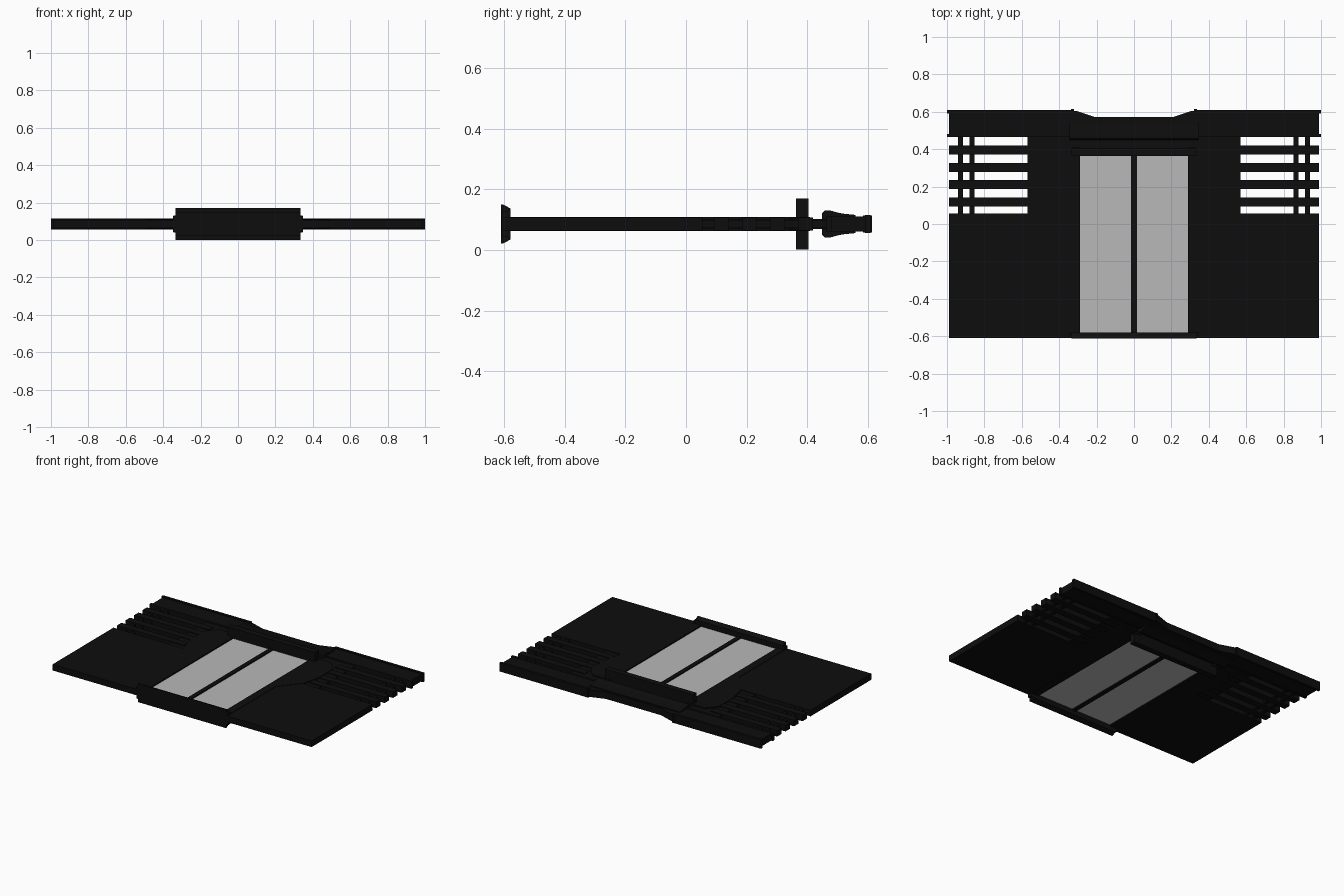
import bpy, bmesh

cube = bpy.data.objects.get("Cube")
if cube:
    bpy.data.objects.remove(cube, do_unlink=True)

MID = 0.086  # height of the panel's middle plane


def material(name, rgb):
    m = bpy.data.materials.new(name)
    m.use_nodes = True
    m.diffuse_color = (*rgb, 1)
    m.node_tree.nodes["Principled BSDF"].inputs["Base Color"].default_value = (*rgb, 1)
    return m


black = material("black", (0.004, 0.004, 0.004))
grey = material("light_grey", (0.48, 0.48, 0.48))


def prism(name, outline, to3d, a, b, mat=black):
    """Extrude a 2D outline from a to b; to3d places each point."""
    bm = bmesh.new()
    low = [bm.verts.new(to3d(p, a)) for p in outline]
    high = [bm.verts.new(to3d(p, b)) for p in outline]
    bm.faces.new(low)
    bm.faces.new(high)
    for i in range(len(low)):
        j = (i + 1) % len(low)
        bm.faces.new((low[i], low[j], high[j], high[i]))
    bmesh.ops.recalc_face_normals(bm, faces=bm.faces)
    mesh = bpy.data.meshes.new(name)
    bm.to_mesh(mesh)
    bm.free()
    mesh.materials.append(mat)
    ob = bpy.data.objects.new(name, mesh)
    bpy.context.collection.objects.link(ob)
    return ob


def plate(name, outline, half, mat=black):
    """Flat plate, centred on the middle plane."""
    return prism(name, outline, lambda p, t: (p[0], p[1], t), MID - half, MID + half, mat)


def box(name, x0, x1, y0, y1, half, mat=black):
    return plate(name, [(x0, y0), (x1, y0), (x1, y1), (x0, y1)], half, mat)


def bar(name, profile, reach):
    """Crosswise bar; profile is (y, half height), mirrored about the middle plane."""
    outline = [(y, MID + h) for y, h in profile] + [(y, MID - h) for y, h in reversed(profile)]
    return prism(name, outline, lambda p, t: (t, p[0], p[1]), -reach, reach)


def mirrored(ob):
    m = ob.modifiers.new("mirror", "MIRROR")
    m.use_axis = (True, False, False)
    return ob


# Wing sheets, light window panels and centre strut
mirrored(box("wing_sheet", 0.33, 0.99, -0.61, 0.055, 0.021))
mirrored(box("window_panel", 0.01, 0.295, -0.58, 0.37, 0.015, grey))
box("centre_strut", -0.015, 0.015, -0.59, 0.38, 0.022)

# Shoulder frame beside the windows, flaring toward the rear
mirrored(plate("shoulder_frame", [(0.29, -0.595), (0.345, -0.595), (0.345, -0.08), (0.46, 0.06),
                                  (0.49, 0.18), (0.49, 0.34), (0.43, 0.41), (0.29, 0.41)], 0.0235))
mirrored(box("shoulder_web", 0.33, 0.57, 0.0, 0.48, 0.016))
box("rear_web", -0.57, 0.57, 0.38, 0.49, 0.01)

# Louvre slats and the two rods that tie them
for i in range(4):
    y = 0.118 + i * 0.0925
    mirrored(box("louvre_slat", 0.48, 0.99, y - 0.024, y + 0.024, 0.021))
for x in (0.866, 0.928):
    mirrored(box("louvre_rod", x - 0.013, x + 0.013, 0.04, 0.49, 0.011))

# Rear beam with a shallow central notch, edged by flanges
half = [(0.99, 0.475), (0.99, 0.605), (0.31, 0.605), (0.21, 0.572)]
plate("rear_beam", half + [(-x, y) for x, y in reversed(half)], 0.024)
mirrored(box("rear_flange", 0.32, 1.0, 0.592, 0.61, 0.03))
mirrored(box("front_flange", 0.32, 1.0, 0.464, 0.482, 0.026))
mirrored(box("flange_stud", 0.322, 0.338, 0.585, 0.615, 0.028))

# Thick crossbars at the front, behind the windows, and on the rear beam
bar("rear_collar", [(0.45, 0.036), (0.458, 0.045), (0.475, 0.045), (0.50, 0.038),
                    (0.52, 0.034), (0.56, 0.03)], 0.345)
bar("middle_crossbar", [(0.363, 0.085), (0.404, 0.085)], 0.335)
bar("front_crossbar", [(-0.612, 0.064), (-0.603, 0.064), (-0.58, 0.051)], 0.335)
mirrored(box("crossbar_cap", 0.325, 0.348, -0.61, -0.58, 0.043))
